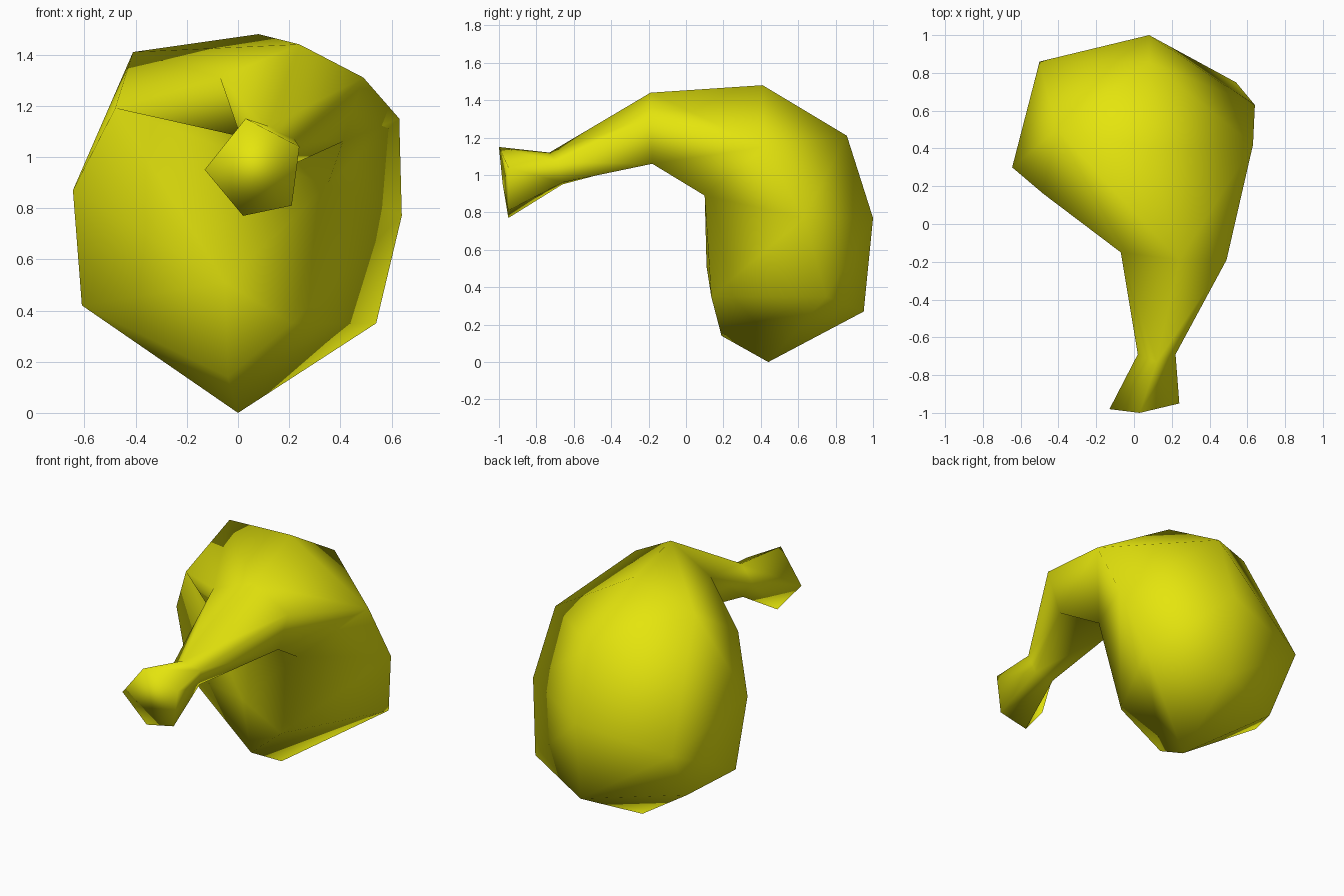
import bpy, bmesh

if "Cube" in bpy.data.objects:
    bpy.data.objects.remove(bpy.data.objects["Cube"])

# Five-sided cross-sections from the tip, along the neck, round the bend
# and down the bulb. Corner order: top/back, right, front right, front left, left.
SECTIONS = [
    # flared tip
    [(.03, -1, 1.15), (.24, -.95, 1.04), (.21, -.95, .81), (.02, -.95, .77), (-.13, -.98, .95)],
    # narrow neck
    [(.12, -.73, 1.12), (.22, -.69, 1.07), (.19, -.66, .96), (.06, -.66, .95), (.02, -.69, 1.05)],
    # shoulder
    [(.24, -.19, 1.44), (.49, -.19, 1.31), (.41, -.18, 1.06), (.01, -.17, 1.08), (-.07, -.15, 1.31)],
    # upper bulb
    [(.08, .86, 1.21), (.63, .42, 1.15), (.35, .10, .89), (-.48, .16, 1.19), (-.41, .50, 1.41)],
    # middle bulb
    [(.08, 1, .77), (.64, .63, .77), (.21, .135, .35), (-.645, .30, .87), (-.50, .86, .66)],
    # lower bulb
    [(.08, .95, .27), (.54, .75, .35), (-.04, .19, .14), (-.61, .37, .42), (-.47, .66, .33)],
]
CROWN = (.08, .41, 1.48)
BREAST = (-.05, .11, .51)
BASE = (0, .44, 0)

bm = bmesh.new()
rings = [[bm.verts.new(p) for p in s] for s in SECTIONS]
tip, neck, shoulder, upper, middle, lower = rings

# Skin between neighbouring sections
for a, b in zip(rings, rings[1:]):
    for i in range(5):
        j = (i + 1) % 5
        bm.faces.new((a[i], a[j], b[j], b[i]))

# Flat tip and pointed base
bm.faces.new(tip)
base = bm.verts.new(BASE)
for i in range(5):
    bm.faces.new((lower[i], lower[(i + 1) % 5], base))


def add_point(a, b, co):
    """Put a new corner on the edge between two corners."""
    _, v = bmesh.utils.edge_split(bm.edges.get((a, b)), a, 0.5)
    v.co = co
    return v


def crease(a, b):
    """Cut the face shared by two corners along the line between them."""
    for f in a.link_faces:
        if b in f.verts:
            bmesh.utils.face_split(f, a, b)
            return


# Crown on the back ridge, and the swell of the front wall
crown = add_point(shoulder[0], upper[0], CROWN)
breast = add_point(middle[2], middle[3], BREAST)

# Creases that keep the skin bulging outwards
for a, b in [
    (crown, upper[1]), (crown, upper[4]),
    (shoulder[0], upper[4]), (shoulder[0], upper[1]),
    (shoulder[4], upper[3]), (upper[1], shoulder[2]),
    (neck[0], shoulder[4]),
    (breast, upper[2]), (breast, upper[3]),
    (breast, lower[2]), (breast, lower[3]),
    (upper[4], middle[3]), (upper[0], middle[4]),
    (upper[0], middle[1]), (upper[2], middle[1]),
    (middle[0], lower[1]), (middle[2], lower[1]),
    (middle[4], lower[0]), (middle[4], lower[3]),
]:
    crease(a, b)

bmesh.ops.recalc_face_normals(bm, faces=bm.faces[:])
for f in bm.faces:
    f.smooth = True

mesh = bpy.data.meshes.new("bent_gourd")
bm.to_mesh(mesh)
bm.free()

# Single yellow colour
yellow = bpy.data.materials.new("yellow")
yellow.diffuse_color = (.78, .78, .004, 1)
yellow.use_nodes = True
yellow.node_tree.nodes["Principled BSDF"].inputs["Base Color"].default_value = yellow.diffuse_color
mesh.materials.append(yellow)

gourd = bpy.data.objects.new("bent_gourd", mesh)
bpy.context.collection.objects.link(gourd)
